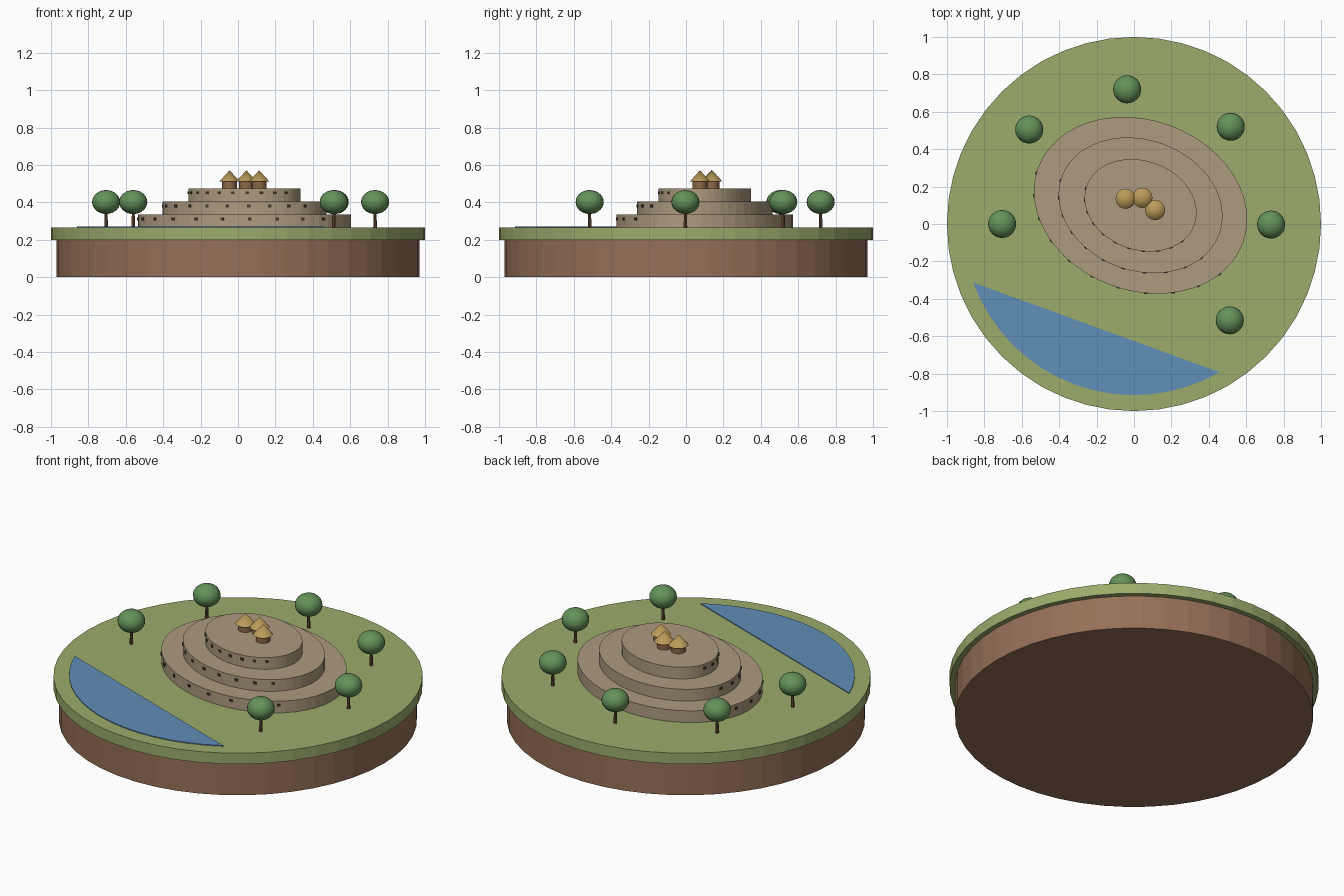
import bpy
import bmesh
from math import sin, cos, pi, radians
from mathutils import Matrix, Vector

cube = bpy.data.objects.get("Cube")
if cube:
    bpy.data.objects.remove(cube)


def material(name, srgb):
    color = [((c / 255 + 0.055) / 1.055) ** 2.4 for c in srgb] + [1.0]
    mat = bpy.data.materials.new(name)
    mat.use_nodes = True
    mat.diffuse_color = color
    bsdf = next(n for n in mat.node_tree.nodes if n.type == 'BSDF_PRINCIPLED')
    bsdf.inputs["Base Color"].default_value = color
    return mat


EARTH = material("earth_brown", (150, 112, 88))
GRASS = material("grass_green", (156, 172, 108))
STONE = material("stone_tan", (174, 155, 128))
WATER = material("water_blue", (96, 142, 184))
DARK = material("window_dark", (70, 58, 46))
TRUNK = material("trunk_brown", (110, 78, 54))
LEAF = material("leaf_green", (100, 146, 90))
WALL = material("hut_wall_brown", (140, 104, 72))
THATCH = material("thatch_gold", (186, 154, 88))


def finish(name, bm, mat, smooth=False):
    bmesh.ops.recalc_face_normals(bm, faces=bm.faces[:])
    mesh = bpy.data.meshes.new(name)
    bm.to_mesh(mesh)
    bm.free()
    mesh.materials.append(mat)
    obj = bpy.data.objects.new(name, mesh)
    bpy.context.collection.objects.link(obj)
    if smooth:
        bpy.ops.object.select_all(action='DESELECT')
        obj.select_set(True)
        bpy.context.view_layer.objects.active = obj
        bpy.ops.object.shade_smooth_by_angle(angle=radians(40))
    return obj


def prism(name, outline, z0, z1, mat):
    """Extrude a flat outline from z0 up to z1."""
    bm = bmesh.new()
    base = bm.faces.new([bm.verts.new((x, y, z0)) for x, y in outline])
    side = bmesh.ops.extrude_face_region(bm, geom=[base], use_keep_orig=True)
    top = [v for v in side["geom"] if isinstance(v, bmesh.types.BMVert)]
    bmesh.ops.translate(bm, verts=top, vec=(0, 0, z1 - z0))
    return finish(name, bm, mat)


def frustum(name, x, y, z0, z1, r0, r1, mat, sides=16):
    bm = bmesh.new()
    bmesh.ops.create_cone(bm, cap_ends=True, segments=sides, radius1=r0, radius2=r1,
                          depth=z1 - z0,
                          matrix=Matrix.Translation((x, y, (z0 + z1) / 2)))
    return finish(name, bm, mat, smooth=True)


def arc(radius, start, end, steps):
    angles = [radians(start + (end - start) * i / steps) for i in range(steps + 1)]
    return [(radius * cos(a), radius * sin(a)) for a in angles]


# Round base and lake
GROUND = 0.265
prism("earth_base", arc(0.97, 0, 360, 48)[:-1], 0, 0.2, EARTH)
prism("grass_disc", arc(1.0, 0, 360, 48)[:-1], 0.2, GROUND, GRASS)
prism("lake", arc(0.915, 200, 300, 16), GROUND - 0.01, GROUND + 0.005, WATER)

# Stepped oval hill with small windows along its front
HILL = Matrix.Translation((0.035, 0.10, 0)) @ Matrix.Rotation(radians(-20), 4, 'Z')
STEP = 0.07
windows = bmesh.new()
for level, (a, b) in enumerate([(0.584, 0.456), (0.449, 0.35), (0.307, 0.238)]):
    z = GROUND + level * STEP
    ring = [HILL @ Vector((a * cos(t), b * sin(t), 0))
            for t in (2 * pi * i / 48 for i in range(48))]
    prism(f"hill_tier_{level + 1}", [p.xy for p in ring], z, z + STEP, STONE)
    for i in range(11):
        t = radians(183.75 + 15 * i)
        spot = Vector((a * cos(t), b * sin(t), z + 0.046))
        tangent = Vector((-a * sin(t), b * cos(t), 0))
        turn = Matrix.Rotation(Vector((1, 0)).angle_signed(tangent.xy) * -1, 4, 'Z')
        size = Matrix.Diagonal((0.018, 0.008, 0.014, 1))
        bmesh.ops.create_cube(windows, size=1,
                              matrix=HILL @ Matrix.Translation(spot) @ turn @ size)
finish("hill_windows", windows, DARK)

# Thatched huts on the summit
SUMMIT = GROUND + 3 * STEP
for i, (x, y) in enumerate([(-0.045, 0.135), (0.045, 0.14), (0.113, 0.075)], 1):
    frustum(f"hut_wall_{i}", x, y, SUMMIT, SUMMIT + 0.04, 0.04, 0.04, WALL)
    frustum(f"hut_roof_{i}", x, y, SUMMIT + 0.037, SUMMIT + 0.097, 0.054, 0, THATCH)

# Ring of trees
TREES = [(-0.705, 0), (-0.56, 0.505), (-0.037, 0.72),
         (0.517, 0.52), (0.733, -0.003), (0.512, -0.515)]
for i, (x, y) in enumerate(TREES, 1):
    frustum(f"tree_trunk_{i}", x, y, GROUND, 0.36, 0.01, 0.007, TRUNK, 8)
    crown = bmesh.new()
    bmesh.ops.create_uvsphere(crown, u_segments=24, v_segments=14, radius=1,
                              matrix=Matrix.Translation((x, y, 0.402))
                              @ Matrix.Diagonal((0.075, 0.075, 0.064, 1)))
    finish(f"tree_crown_{i}", crown, LEAF, smooth=True)
